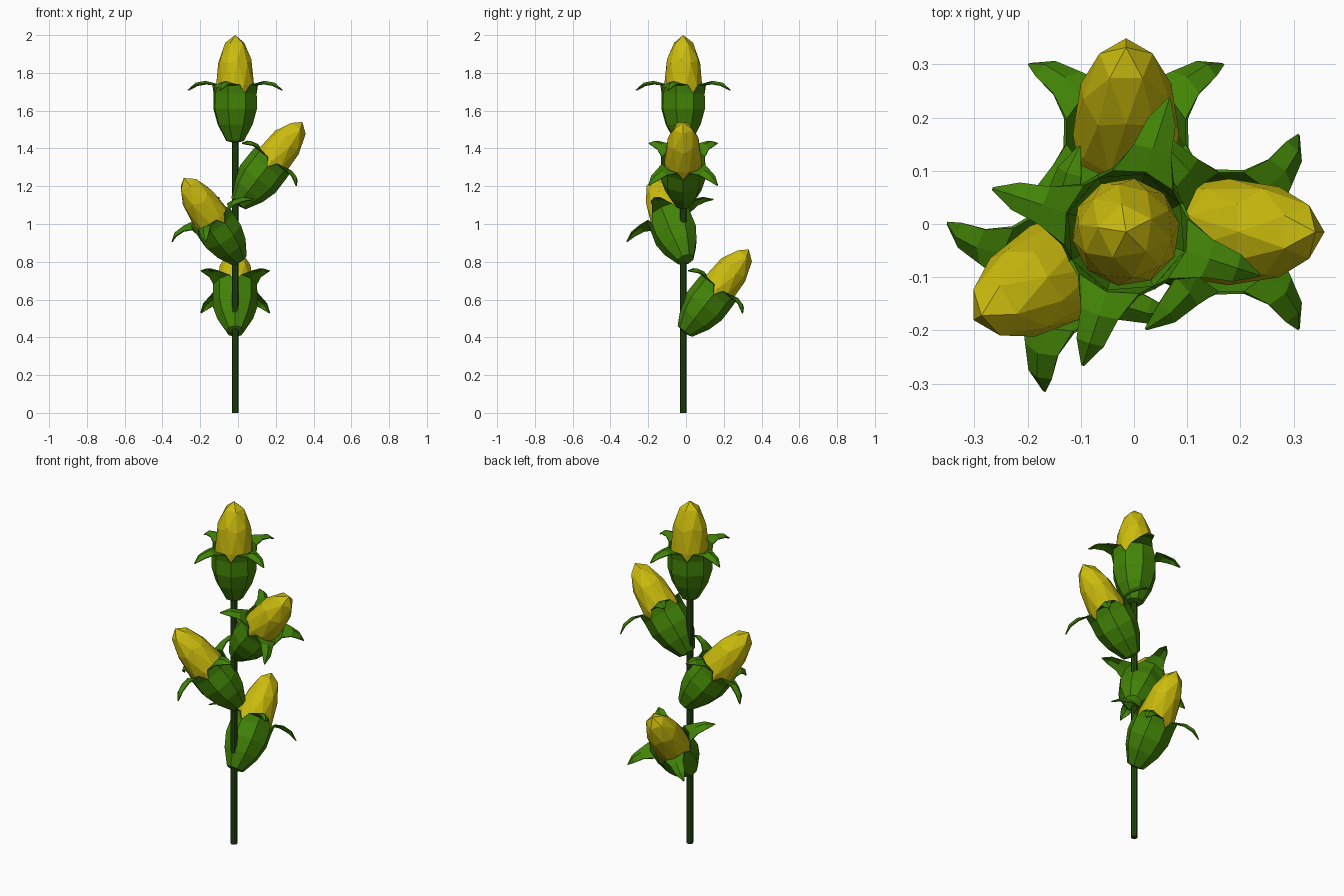
import bpy, bmesh
from math import sin, cos, radians
from mathutils import Matrix

if "Cube" in bpy.data.objects:
    bpy.data.objects.remove(bpy.data.objects["Cube"])

AXIS = (-0.015, -0.015)


def material(name, color):
    m = bpy.data.materials.new(name)
    m.diffuse_color = (*color, 1)
    m.use_nodes = True
    m.node_tree.nodes["Principled BSDF"].inputs["Base Color"].default_value = m.diffuse_color
    return m


green = material("husk_green", (0.055, 0.23, 0.002))
dark = material("stem_green", (0.018, 0.07, 0.004))
yellow = material("cob_yellow", (0.6, 0.5, 0.004))


def finish(bm, name, mat, matrix=Matrix()):
    bmesh.ops.recalc_face_normals(bm, faces=bm.faces)
    me = bpy.data.meshes.new(name)
    bm.to_mesh(me)
    bm.free()
    me.materials.append(mat)
    ob = bpy.data.objects.new(name, me)
    ob.matrix_world = matrix
    bpy.context.collection.objects.link(ob)
    return ob


# Leaf rows: height, radius, half angle of the leaf in degrees
ROWS = [(0.014, 0.045, 45), (0.1, 0.092, 45), (0.18, 0.115, 45),
        (0.262, 0.114, 45), (0.308, 0.118, 30), (0.328, 0.165, 13),
        (0.318, 0.22, 7), (0.28, 0.264, 0.6)]


def husk(name, matrix):
    bm = bmesh.new()
    base = bm.verts.new((0, 0, 0.004))
    for k in range(4):
        mid = radians(45 + 90 * k)
        grid = []
        for z, r, half in ROWS:
            row = []
            for s in (-1, 0, 1):
                a = mid + s * radians(half)
                # leaf edges droop a little below the midrib once free
                drop = 0.012 if s and r > 0.15 and half > 1 else 0
                row.append(bm.verts.new((r * cos(a), r * sin(a), z - drop)))
            grid.append(row)
        for i in range(2):
            bm.faces.new((base, grid[0][i], grid[0][i + 1]))
            for lo, hi in zip(grid, grid[1:]):
                bm.faces.new((lo[i], lo[i + 1], hi[i + 1], hi[i]))
    bmesh.ops.remove_doubles(bm, verts=bm.verts, dist=0.0005)
    ob = finish(bm, name, green, matrix)
    mod = ob.modifiers.new("thickness", 'SOLIDIFY')
    mod.thickness = 0.006


def cob(name, matrix):
    bm = bmesh.new()
    bmesh.ops.create_icosphere(
        bm, subdivisions=2, radius=1,
        matrix=Matrix.Translation((0, 0, 0.30)) @ Matrix.Diagonal((0.102, 0.102, 0.27, 1)))
    finish(bm, name, yellow, matrix)


# Stem
bm = bmesh.new()
bmesh.ops.create_cone(bm, cap_ends=True, segments=8, radius1=0.018, radius2=0.018, depth=1.48,
                      matrix=Matrix.Translation((*AXIS, 0.74)))
finish(bm, "stem", dark)

# Ears: name, base height, heading, tilt, spin, scale, offset from the stem
EARS = [("top", 1.43, 0, 0, 27, 1.0, 0),
        ("right", 1.1, 0, 38, 0, 0.98, 0.012),
        ("left", 0.803, 210, 38, 0, 0.98, -0.03),
        ("back", 0.425, 90, 38, 0, 0.98, 0.003)]
for name, z, heading, tilt, spin, scale, out in EARS:
    m = (Matrix.Translation((*AXIS, z)) @ Matrix.Rotation(radians(heading), 4, 'Z')
         @ Matrix.Translation((out, 0, 0)) @ Matrix.Rotation(radians(tilt), 4, 'Y')
         @ Matrix.Rotation(radians(spin), 4, 'Z') @ Matrix.Scale(scale, 4))
    husk(name + "_husk", m)
    cob(name + "_cob", m)
